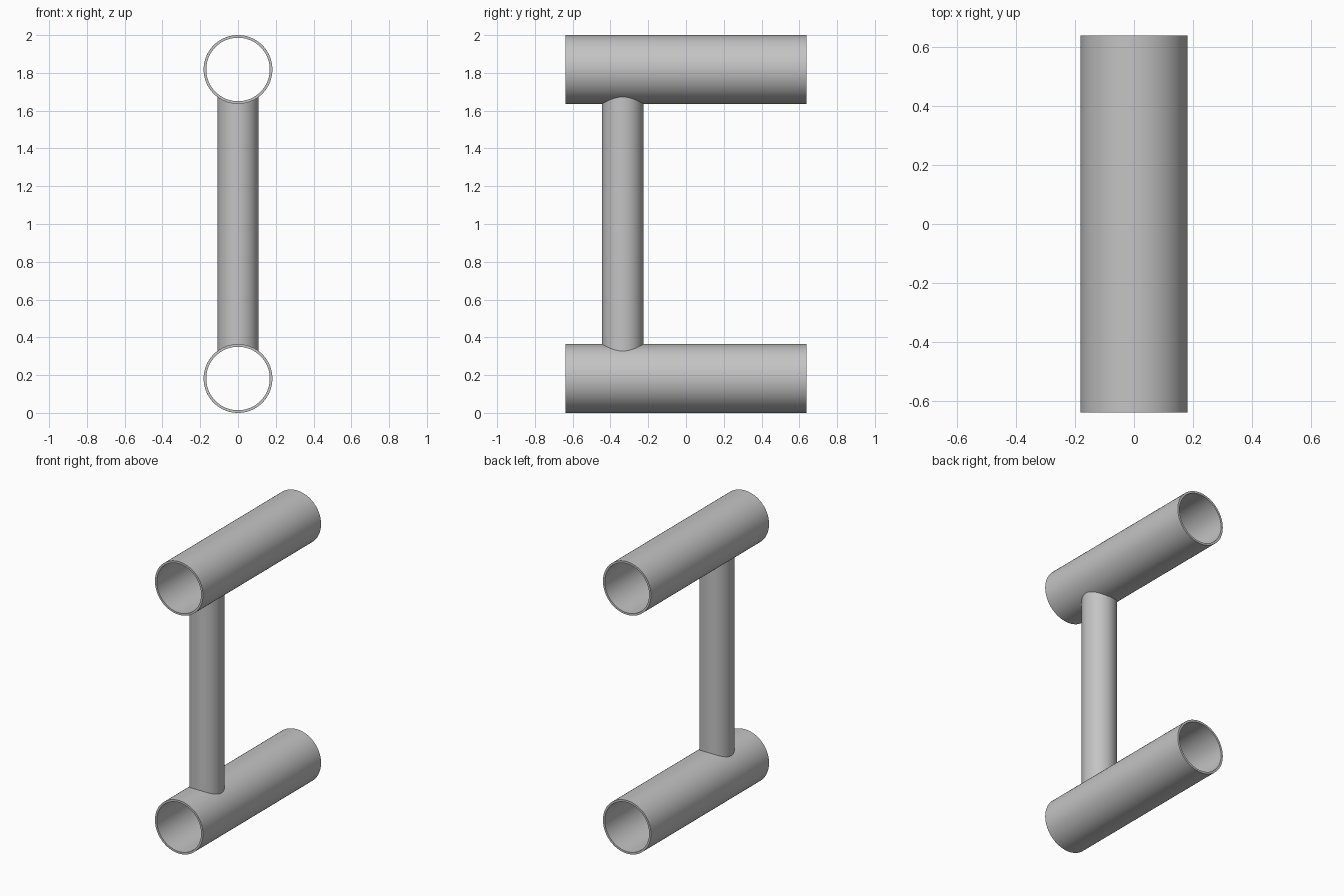
import bpy, bmesh, math

cube = bpy.data.objects.get("Cube")
if cube:
    bpy.data.objects.remove(cube, do_unlink=True)

TUBE_R, TUBE_IN, HALF_LEN = 0.182, 0.168, 0.639
POST_R, POST_IN, POST_Y = 0.109, 0.095, -0.335
LOW_Z, HIGH_Z = TUBE_R, 2 - TUBE_R
SEGMENTS = 96

# Plain grey metal
grey = bpy.data.materials.new("grey_metal")
grey.use_nodes = True
color = (0.55, 0.55, 0.55, 1)
grey.diffuse_color = color
grey.node_tree.nodes["Principled BSDF"].inputs["Base Color"].default_value = color


def hollow_tube(name, outer, inner, place):
    """Four rings (outer and inner at both ends) joined into a closed pipe.
    place(x, y, end) turns a ring point into a position; end is -1 or 1."""
    bm = bmesh.new()
    rings = []
    for radius, end in ((outer, -1), (outer, 1), (inner, 1), (inner, -1)):
        ring = []
        for i in range(SEGMENTS):
            a = math.tau * i / SEGMENTS
            ring.append(bm.verts.new(place(radius * math.cos(a), radius * math.sin(a), end)))
        rings.append(ring)
    for k in range(4):
        r, s = rings[k], rings[(k + 1) % 4]
        for i in range(SEGMENTS):
            j = (i + 1) % SEGMENTS
            bm.faces.new((r[i], r[j], s[j], s[i]))
    bmesh.ops.recalc_face_normals(bm, faces=bm.faces)
    mesh = bpy.data.meshes.new(name)
    bm.to_mesh(mesh)
    bm.free()
    mesh.materials.append(grey)
    obj = bpy.data.objects.new(name, mesh)
    bpy.context.collection.objects.link(obj)
    bpy.ops.object.select_all(action='DESELECT')
    obj.select_set(True)
    bpy.context.view_layer.objects.active = obj
    bpy.ops.object.shade_smooth_by_angle(angle=math.radians(30))
    return obj


# Horizontal tubes, open at both ends
for name, z in (("lower_tube", LOW_Z), ("upper_tube", HIGH_Z)):
    hollow_tube(name, TUBE_R, TUBE_IN,
                lambda x, y, end, z=z: (x, end * HALF_LEN, z + y))


# Upright post, its ends coped to sit in the tube walls
def coped(x, y, end):
    seat = math.sqrt((TUBE_R - 0.004) ** 2 - x * x)
    z = LOW_Z + seat if end < 0 else HIGH_Z - seat
    return (x, POST_Y + y, z)


hollow_tube("upright_post", POST_R, POST_IN, coped)
